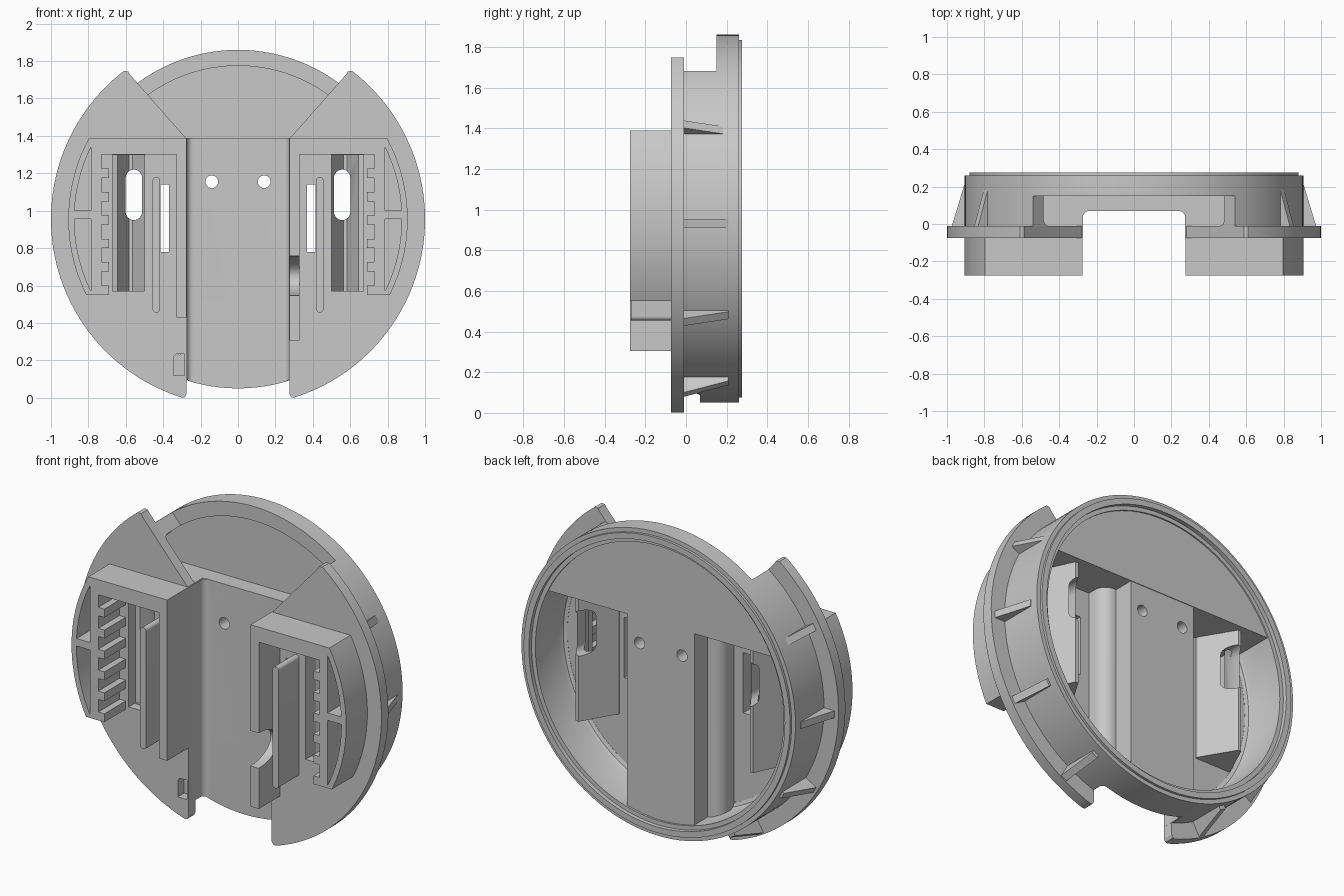
import bpy, bmesh
from math import sin, cos, asin, acos, pi
from mathutils import Matrix, Vector

if "Cube" in bpy.data.objects:
    bpy.data.objects.remove(bpy.data.objects["Cube"], do_unlink=True)

CZ = 0.955  # height of the disc axis
grey = bpy.data.materials.new("plain grey")
grey.use_nodes = True
grey.diffuse_color = (0.58, 0.58, 0.58, 1)
grey.node_tree.nodes["Principled BSDF"].inputs["Base Color"].default_value = (0.58, 0.58, 0.58, 1)


def finish(name, bm):
    bmesh.ops.recalc_face_normals(bm, faces=bm.faces)
    me = bpy.data.meshes.new(name)
    bm.to_mesh(me)
    bm.free()
    me.materials.append(grey)
    ob = bpy.data.objects.new(name, me)
    bpy.context.collection.objects.link(ob)
    return ob


def prism(name, pts, lo, hi, axis="y", side=1):
    """Extrude a flat outline along an axis; side=-1 mirrors it in x."""
    place = {"y": lambda a, b, d: (a * side, d, b),
             "z": lambda a, b, d: (a * side, b, d),
             "x": lambda a, b, d: (d * side, a, b)}[axis]
    bm = bmesh.new()
    low = [bm.verts.new(place(a, b, lo)) for a, b in pts]
    high = [bm.verts.new(place(a, b, hi)) for a, b in pts]
    bm.faces.new(low)
    bm.faces.new(high)
    n = len(pts)
    for i in range(n):
        j = (i + 1) % n
        bm.faces.new((low[i], low[j], high[j], high[i]))
    return finish(name, bm)


def lathe(name, profile, n=120):
    """Spin a closed (radius, y) profile about the disc axis."""
    bm = bmesh.new()
    rings = [[bm.verts.new((r * cos(2 * pi * i / n), y, CZ + r * sin(2 * pi * i / n)))
              for r, y in profile] for i in range(n)]
    k = len(profile)
    for i in range(n):
        a, b = rings[i], rings[(i + 1) % n]
        for j in range(k):
            m = (j + 1) % k
            bm.faces.new((a[j], a[m], b[m], b[j]))
    return finish(name, bm)


def arc(r, a0, a1, n=32, cx=0, cz=CZ):
    return [(cx + r * cos(a0 + (a1 - a0) * i / n), cz + r * sin(a0 + (a1 - a0) * i / n))
            for i in range(n + 1)]


def circle(r, cx=0, cz=CZ, n=32):
    return arc(r, 0, 2 * pi, n, cx, cz)[:-1]


def rect(a0, a1, b0, b1):
    return [(a0, b0), (a1, b0), (a1, b1), (a0, b1)]


def stadium(x, z0, z1, r):
    return arc(r, 0, pi, 12, x, z1 - r) + arc(r, pi, 2 * pi, 12, x, z0 + r)


def carve(ob, cutter, op="DIFFERENCE"):
    mod = ob.modifiers.new("carve", "BOOLEAN")
    mod.operation, mod.solver, mod.object = op, "EXACT", cutter
    bpy.context.view_layer.objects.active = ob
    bpy.ops.object.modifier_apply(modifier=mod.name)
    bpy.data.objects.remove(cutter, do_unlink=True)


parts = []

# Ring wall with a stepped back lip, opened at the top wedge and the channel
ring = lathe("ring_wall", [(0.79, -0.015), (0.905, -0.015), (0.905, 0.26), (0.88, 0.26),
                           (0.88, 0.275), (0.845, 0.275), (0.845, 0.25), (0.82, 0.25),
                           (0.82, 0.02), (0.811, -0.001), (0.79, -0.009)])
carve(ring, prism("cutter", [(-0.28, 1.39), (0.28, 1.39), (0.92, 2.11), (-0.92, 2.11)], -0.5, 0.15))
carve(ring, prism("cutter", rect(-0.28, 0.28, -0.2, 0.5), -0.5, 0.07))
parts.append(ring)

# Upper back plate and the shelf beneath it
a = asin((1.35 - CZ) / 0.835)
parts.append(prism("upper_plate", arc(0.835, a, pi - a, 60), 0.17, 0.242))
parts.append(prism("shelf", [(-0.74, -0.02), (-0.28, -0.02), (-0.28, 0.07), (0.28, 0.07),
                             (0.28, -0.02), (0.74, -0.02), (0.74, 0.242), (-0.74, 0.242)],
                   1.31, 1.39, "z"))

# Central channel: rounded walls and a deep middle block with two screw holes
half = arc(0.035, pi / 2, 0, 8, 0.239, 0.035) + [(0.274, -0.075), (0.285, -0.075), (0.285, -0.02), (0.31, -0.02)]
half += arc(0.075, 0, pi / 2, 10, 0.235, 0.04) + [(0.222, 0.115), (0.222, 0.238)]
channel = prism("channel", half + [(-x, y) for x, y in reversed(half)], 0, 1.388, "z")
carve(channel, prism("cutter", circle(0.902, n=120), -1, 1), "INTERSECT")
for s in (-1, 1):
    carve(channel, prism("cutter", circle(0.034, 0.14, 1.155), 0, 0.3, "y", s))
parts.append(channel)

for s, label, wall_end in ((-1, "right", 0.43), (1, "left", 0.305)):
    # Flange half with its slots
    outline = [(0.28, 1.39), (0.575, 1.725), (0.588, 1.745)] + arc(1, acos(0.61), -acos(0.3), 60)
    outline += [(0.285, 0.003), (0.275, 0.02), (0.275, 1.39)]
    flange = prism(label + "_flange", outline, -0.075, -0.01, "y", s)
    carve(flange, prism("cutter", rect(0.37, 0.415, 0.78, 1.14), -1, 1, "y", s))
    carve(flange, prism("cutter", rect(0.5, 0.67, 0.57, 1.3), -1, 1, "y", s))
    if s < 0:
        carve(flange, prism("cutter", [(0.2, 0.12), (0.345, 0.12), (0.345, 0.22),
                                       (0.33, 0.235), (0.2, 0.235)], -1, 1, "y", s))
    parts.append(flange)

    # Ridge-shaped pocket with slanted walls behind the flange
    ridge = prism(label + "_pocket", [(0.445, -0.02), (0.445, 0.005), (0.565, 0.205),
                                      (0.585, 0.205), (0.69, -0.02)], 0.56, 1.31, "z", s)
    carve(ridge, prism("cutter", [(0.5, -0.1), (0.5, 0.02), (0.565, 0.13), (0.583, 0.13),
                                  (0.645, -0.005), (0.67, -0.012), (0.67, -0.1)],
                       0.572, 1.298, "z", s))
    carve(ridge, prism("cutter", stadium(0.557, 0.95, 1.22, 0.044), -0.5, 0.5, "y", s))
    parts.append(ridge)

    # Front housing: inner wall, top bar and toothed outer wall in one outline
    r = 0.907
    shape = [(0.275, wall_end), (0.275, 1.39)]
    shape += arc(r, asin((1.39 - CZ) / r), asin((0.55 - CZ) / r))
    for i in range(6):
        z = 0.55 + 0.125 * i
        shape += [(0.69, z), (0.69, z + 0.05), (0.73, z + 0.05), (0.73, z + 0.125)]
    shape += [(0.73, 1.3), (0.33, 1.3), (0.33, wall_end)]
    housing = prism(label + "_housing", shape, -0.275, -0.07, "y", s)
    tip = acos(0.785 / 0.875)
    for a0, a1, z in ((asin(0.045 / 0.875), tip, 1.0), (-tip, 0, CZ)):
        corner = [(0.785, z)]
        carve(housing, prism("cutter", arc(0.875, a0, a1, 20) + corner, -0.5, -0.08, "y", s))
    if s > 0:  # rounded gap in the longer wall
        gap = [(-0.275 + 0.19 * cos(t), 0.652 + 0.105 * sin(t))
               for t in (2 * pi * i / 40 for i in range(40))]
        carve(housing, prism("cutter", gap, 0.2, 0.4, "x"))
    parts.append(housing)

    # Thin upright rail
    parts.append(prism(label + "_rail", stadium(0.437, 0.455, 1.18, 0.02), -0.27, -0.07, "y", s))

    # Triangular ribs bracing the flange
    for i, deg in enumerate((30, 0, -30, -60)):
        rib = prism(f"{label}_rib_{i + 1}", [(0.88, -0.015), (0.975, -0.015), (0.907, 0.21), (0.88, 0.21)],
                    -0.021, 0.021, "z")
        t = deg * pi / 180 if s > 0 else pi - deg * pi / 180
        rib.data.transform(Matrix.Translation(Vector((0, 0, CZ - 0.022))) @ Matrix.Rotation(-t, 4, "Y"))
        parts.append(rib)

bpy.ops.object.select_all(action="DESELECT")
for ob in parts:
    ob.select_set(True)
bpy.context.view_layer.objects.active = parts[0]
bpy.ops.object.shade_smooth_by_angle(angle=0.5)
